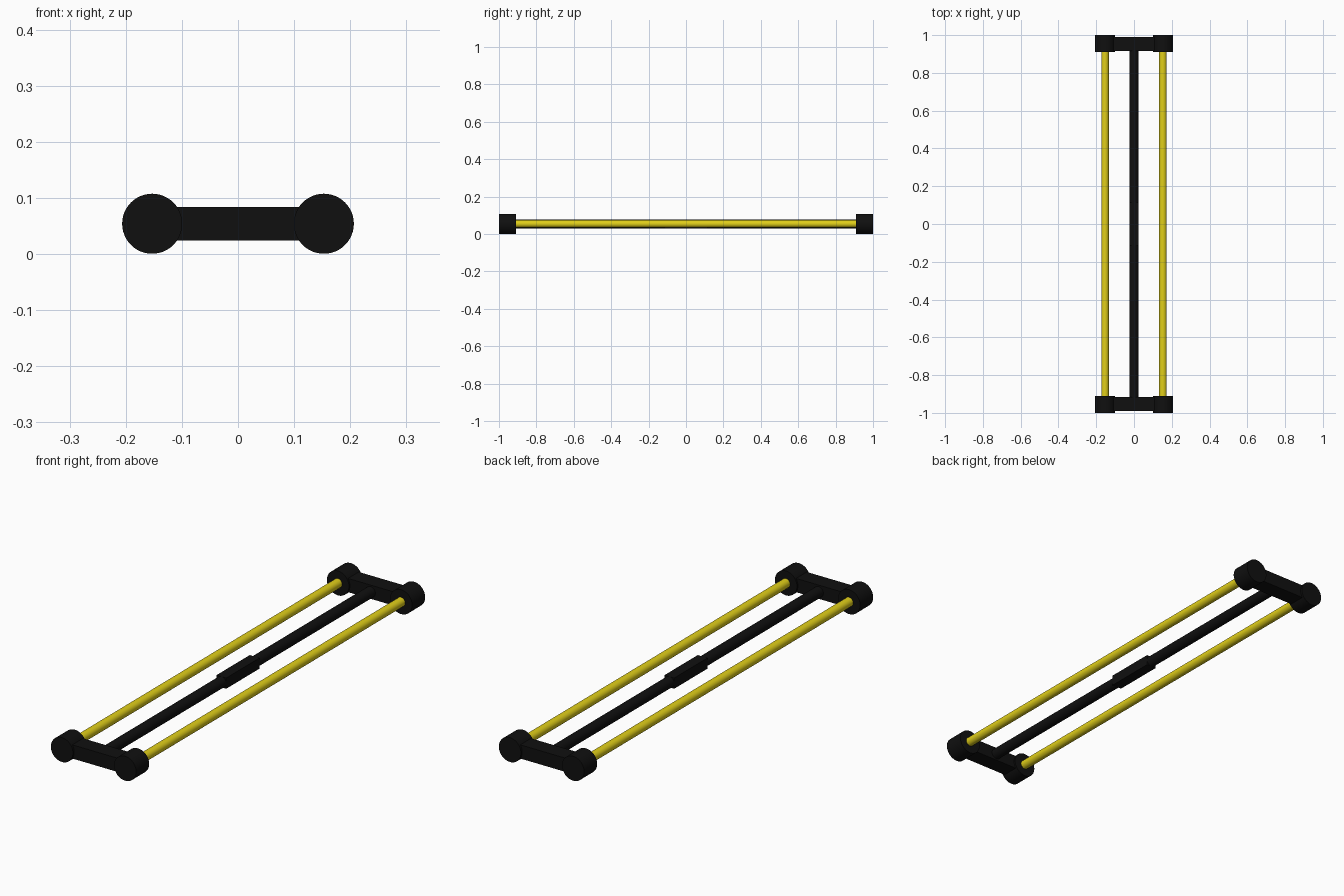
import bpy
from math import pi, radians

if "Cube" in bpy.data.objects:
    bpy.data.objects.remove(bpy.data.objects["Cube"])

Z = 0.054      # height of every axis
SIDE = 0.153   # x offset of the side tubes


def material(name, rgb):
    m = bpy.data.materials.new(name)
    m.diffuse_color = (*rgb, 1)
    m.use_nodes = True
    m.node_tree.nodes["Principled BSDF"].inputs["Base Color"].default_value = m.diffuse_color
    return m


BLACK = material("black", (0.005, 0.005, 0.005))
YELLOW = material("yellow", (0.75, 0.62, 0.01))


def rod(name, x, y, radius, length, mat):
    # cylinder lying along y
    bpy.ops.mesh.primitive_cylinder_add(vertices=48, radius=radius, depth=length,
                                        location=(x, y, Z), rotation=(pi / 2, 0, 0))
    ob = bpy.context.object
    ob.name = name
    ob.data.materials.append(mat)
    bpy.ops.object.shade_smooth_by_angle(angle=radians(40))


def box(name, y, size):
    bpy.ops.mesh.primitive_cube_add(size=1, location=(0, y, Z))
    ob = bpy.context.object
    ob.name = name
    ob.scale = size
    ob.data.materials.append(BLACK)


# Long tubes and round end caps
for sx, side in ((-1, "left"), (1, "right")):
    rod(f"{side}_tube", sx * SIDE, 0, 0.02, 1.84, YELLOW)
    for sy, end in ((-1, "front"), (1, "back")):
        rod(f"{end}_{side}_cap", sx * SIDE, sy * 0.955, 0.0535, 0.09, BLACK)

# Crossbars joining the caps
for sy, end in ((-1, "front"), (1, "back")):
    box(f"{end}_crossbar", sy * 0.954, (2 * SIDE, 0.074, 0.06))

# Central rod with square middle block
rod("centre_rod", 0, 0, 0.0235, 1.86, BLACK)
box("middle_block", 0, (0.047, 0.23, 0.047))
